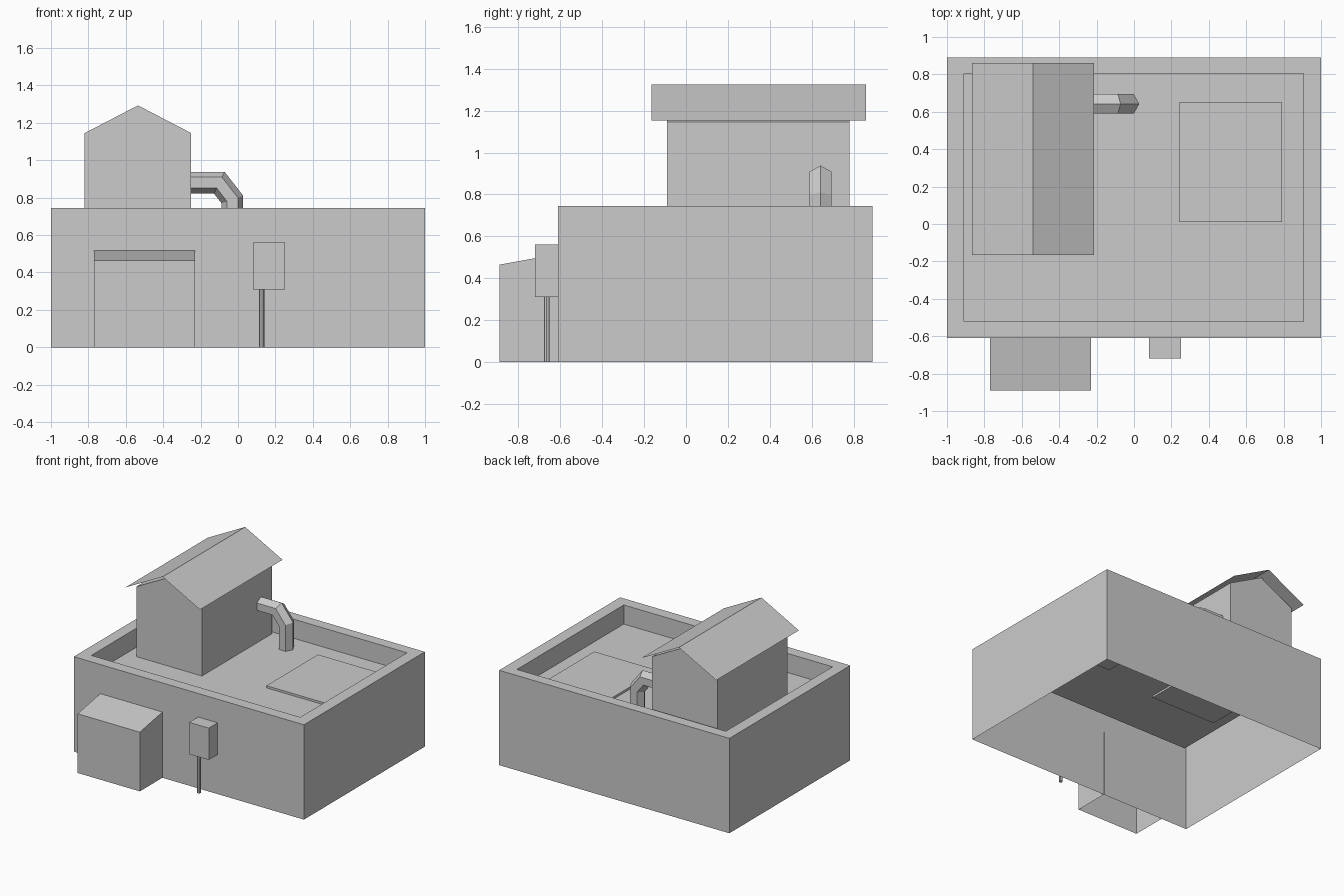
import bpy
import bmesh
import math
from mathutils import Vector

cube = bpy.data.objects.get("Cube")
if cube:
    bpy.data.objects.remove(cube, do_unlink=True)

# One plain grey for the whole building
grey = bpy.data.materials.new("plain grey")
grey.use_nodes = True
grey.diffuse_color = (0.6, 0.6, 0.6, 1)
grey.node_tree.nodes["Principled BSDF"].inputs["Base Color"].default_value = grey.diffuse_color


def skin(name, rings, cap_start=False, cap_end=True, closed=True):
    """Join matching rings of points with quads, with optional end caps."""
    bm = bmesh.new()
    loops = [[bm.verts.new(p) for p in ring] for ring in rings]
    count = len(loops[0])
    for a, b in zip(loops, loops[1:]):
        for i in range(count if closed else count - 1):
            j = (i + 1) % count
            bm.faces.new((a[i], a[j], b[j], b[i]))
    if cap_start:
        bm.faces.new(loops[0][::-1])
    if cap_end:
        bm.faces.new(loops[-1])
    bmesh.ops.recalc_face_normals(bm, faces=bm.faces)
    mesh = bpy.data.meshes.new(name)
    bm.to_mesh(mesh)
    bm.free()
    mesh.materials.append(grey)
    obj = bpy.data.objects.new(name, mesh)
    bpy.context.collection.objects.link(obj)
    return obj


def rect(x0, x1, y0, y1, z):
    return [(x0, y0, z), (x1, y0, z), (x1, y1, z), (x0, y1, z)]


def box(name, x, y, z):
    return skin(name, [rect(*x, *y, h) for h in z], cap_start=True)


FLOOR = 0.595

# Main block: open underneath, with a parapet around a sunken flat roof
outer = (-1, 1, -0.61, 0.89)
inner = (-0.91, 0.905, -0.52, 0.805)
skin("main_block", [rect(*outer, 0), rect(*outer, 0.745),
                    rect(*inner, 0.745), rect(*inner, FLOOR)])

# Roof house with a gabled front and back
gable = [(-0.82, 0.58), (-0.25, 0.58), (-0.25, 1.145), (-0.535, 1.293), (-0.82, 1.145)]
skin("roof_house", [[(x, y, z) for x, z in gable] for y in (-0.09, 0.78)], cap_start=True)

# Thin overhanging gable roof
slope = [(-0.865, 1.154), (-0.54, 1.325), (-0.215, 1.154)]
skin("gable_roof", [[(x, y, z) for x, z in slope] for y in (-0.165, 0.86)],
     cap_end=False, closed=False)

# Roof hatch
box("roof_hatch", (0.24, 0.79), (0.01, 0.65), (0.58, 0.612))

# Entrance porch: lean-to top, open underneath
porch_top = [(x, y, 0.465 if y < -0.7 else 0.517) for x, y, z in rect(-0.77, -0.23, -0.89, -0.605, 0)]
skin("entrance_porch", [rect(-0.77, -0.23, -0.89, -0.605, 0), porch_top])

# Wall box on a thin post
box("wall_box", (0.08, 0.25), (-0.72, -0.61), (0.31, 0.56))
post = [(0.127 + 0.014 * math.cos(i * math.tau / 8), -0.665 + 0.014 * math.sin(i * math.tau / 8))
        for i in range(8)]
skin("box_post", [[(x, y, z) for x, y in post] for z in (0, 0.32)], cap_start=True)

# Six-sided vent pipe, mitred at its bends
path = [Vector(p) for p in ((-0.28, 0.88), (-0.1, 0.88), (-0.03, 0.79), (-0.03, FLOOR))]
rings = []
for i, p in enumerate(path):
    before = (p - path[max(i - 1, 0)]).normalized()
    after = (path[min(i + 1, len(path) - 1)] - p).normalized()
    along = (before + after).normalized()
    stretch = 1 / max(along.dot(before), along.dot(after))
    ring = []
    for k in range(6):
        t = k * math.tau / 6
        out = 0.058 * math.cos(t) * stretch
        ring.append((p.x - along.y * out, 0.642 + 0.06 * math.sin(t), p.y + along.x * out))
    rings.append(ring)
skin("vent_pipe", rings, cap_start=True)
